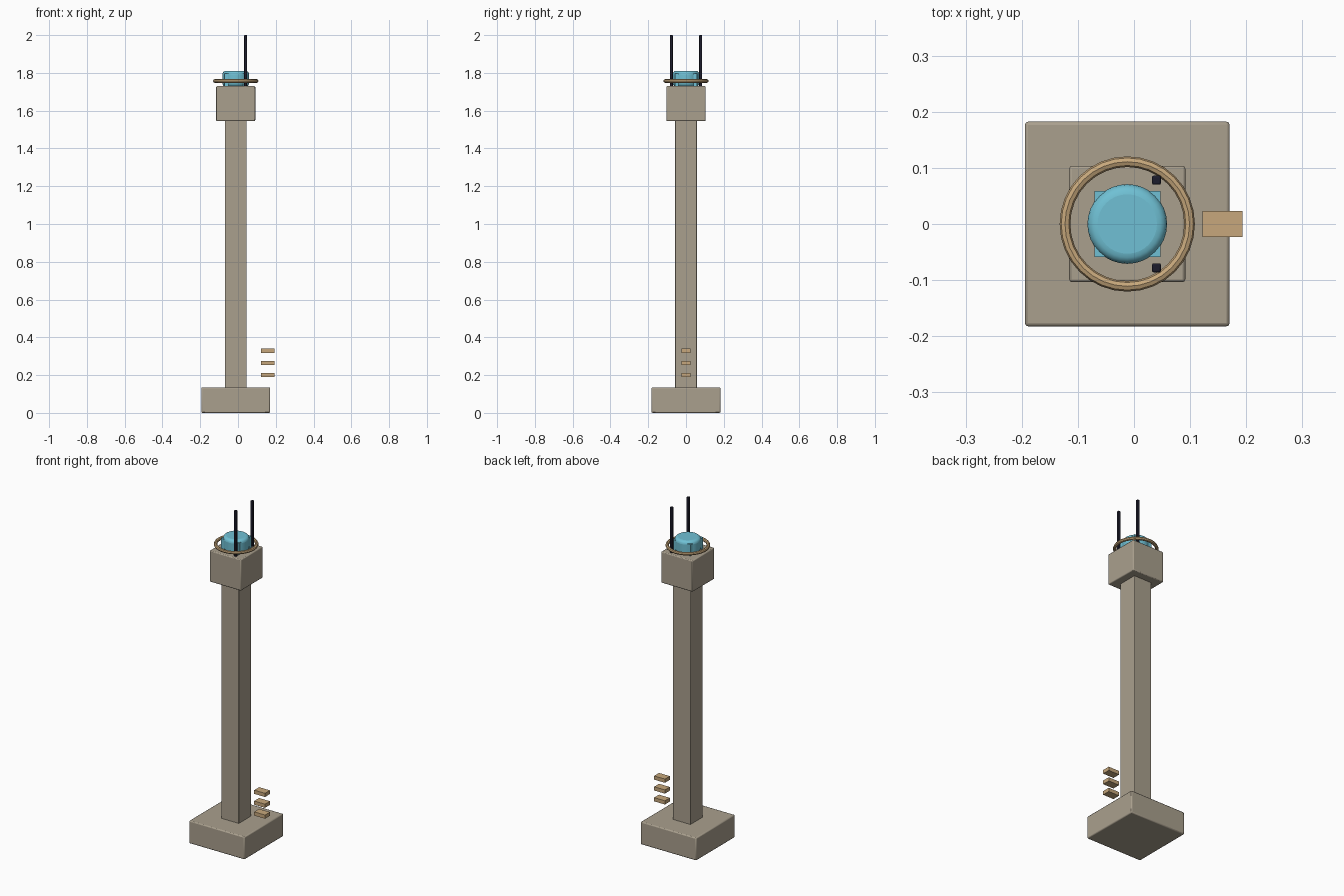
import bpy, math

if "Cube" in bpy.data.objects:
    bpy.data.objects.remove(bpy.data.objects["Cube"])

CX = -0.012  # tower axis


def material(name, rgb):
    m = bpy.data.materials.new(name)
    m.use_nodes = True
    m.diffuse_color = (*rgb, 1)
    m.node_tree.nodes["Principled BSDF"].inputs["Base Color"].default_value = (*rgb, 1)
    return m


stone = material("warm grey stone", (0.40, 0.35, 0.27))
brass = material("tan", (0.57, 0.39, 0.20))
glass = material("sky blue", (0.16, 0.53, 0.66))
iron = material("dark navy", (0.012, 0.012, 0.025))


def finish(obj, name, mat, bevel=0.0, segments=2, smooth=True):
    obj.name = name
    obj.data.materials.append(mat)
    if bevel:
        mod = obj.modifiers.new("soft edges", "BEVEL")
        mod.width, mod.segments = bevel, segments
    if smooth:
        bpy.ops.object.shade_smooth_by_angle(angle=math.radians(35))
    return obj


def box(name, mat, centre, size, turn=0.0, bevel=0.0):
    bpy.ops.mesh.primitive_cube_add(size=1, location=centre, rotation=(0, 0, turn))
    obj = bpy.context.object
    obj.scale = size
    bpy.ops.object.transform_apply(location=False, rotation=False, scale=True)
    return finish(obj, name, mat, bevel, smooth=bevel > 0)


# Stone tower: plinth, shaft, head block
box("base", stone, (CX, 0, 0.0675), (0.365, 0.365, 0.135), bevel=0.006)
box("shaft", stone, (CX, 0, 0.84), (0.116, 0.116, 1.43), bevel=0.003)
box("head_block", stone, (CX, 0, 1.6375), (0.207, 0.207, 0.185), bevel=0.005)

# Lantern: drum with a shallow rounded cap, and four corner ribs
bpy.ops.mesh.primitive_cylinder_add(vertices=32, radius=0.071, depth=0.082, location=(CX, 0, 1.769))
finish(bpy.context.object, "lantern_drum", glass, 0.018, 4)
for i in range(4):
    a = math.radians(45 + 90 * i)
    box(f"lantern_rib_{i + 1}", glass,
        (CX + 0.069 * math.cos(a), 0.069 * math.sin(a), 1.763),
        (0.02, 0.02, 0.07), turn=0)

# Railing ring
bpy.ops.mesh.primitive_torus_add(location=(CX, 0, 1.757), major_radius=0.111, minor_radius=0.0095,
                                 major_segments=32, minor_segments=8)
finish(bpy.context.object, "railing_ring", brass)

# Pair of masts
for side, s in (("right", -1), ("left", 1)):
    box(f"mast_{side}", iron, (0.04, s * 0.078, 1.863), (0.016, 0.016, 0.274), bevel=0.003)

# Floating steps
for i in range(3):
    box(f"step_{i + 1}", brass, (0.158, 0, 0.2 + 0.0645 * i), (0.071, 0.046, 0.022))
